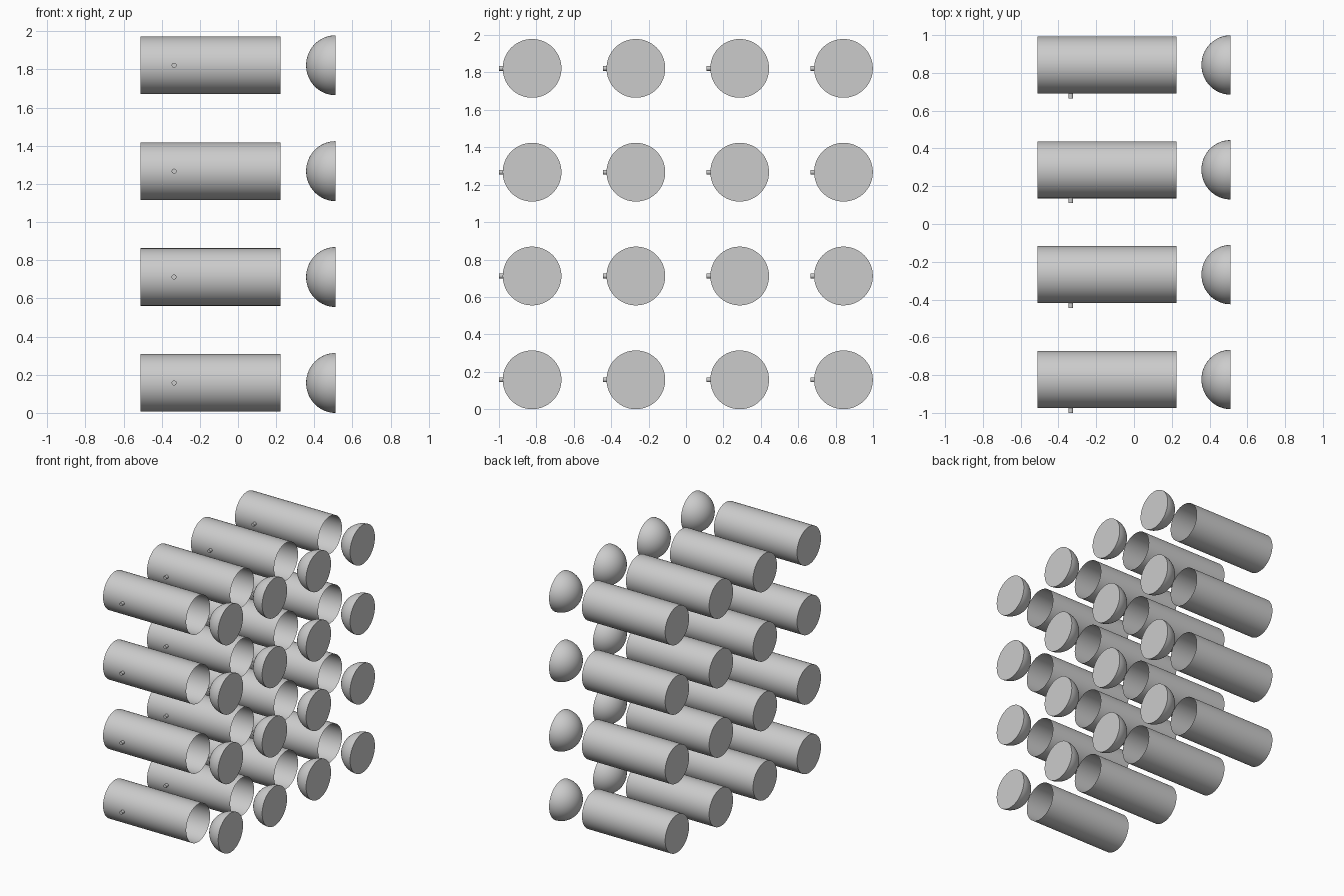
import bpy, bmesh, math
from mathutils import Matrix

if "Cube" in bpy.data.objects:
    bpy.data.objects.remove(bpy.data.objects["Cube"])

PITCH = 0.555            # spacing of the 4 x 4 rack
Y0, Z0 = -0.823, 0.157   # centre of the first tube
TUBE_R, DOME_R = 0.151, 0.157


def lathe(name, profile, segs, axis='X'):
    """Revolve (distance along axis, radius) points; radius 0 makes a pole."""
    bm = bmesh.new()
    verts = [bm.verts.new((a, 0, r)) for a, r in profile]
    edges = [bm.edges.new(p) for p in zip(verts, verts[1:])]
    bmesh.ops.spin(bm, geom=verts + edges, cent=(0, 0, 0), axis=(1, 0, 0),
                   angle=2 * math.pi, steps=segs, use_merge=True)
    bmesh.ops.remove_doubles(bm, verts=bm.verts, dist=1e-5)
    bmesh.ops.recalc_face_normals(bm, faces=bm.faces)
    if axis == '-Y':
        bm.transform(Matrix.Rotation(-math.pi / 2, 4, 'Z'))
    # make sure the surface faces outwards
    if sum(f.normal.dot(f.calc_center_median()) * f.calc_area() for f in bm.faces) < 0:
        bmesh.ops.reverse_faces(bm, faces=bm.faces)
    me = bpy.data.meshes.new(name)
    bm.to_mesh(me)
    bm.free()
    me.shade_smooth()
    me.set_sharp_from_angle(angle=math.radians(35))
    return me


# tube: closed at the left end, open at the right end
tube = lathe("tube", [(-0.511, 0), (-0.511, TUBE_R), (0.224, TUBE_R)], 64)

# domed cap: hemisphere with a flat right face
N = 16
arc = [(0.511 - 0.154 * math.cos(i / N * math.pi / 2),
        DOME_R * math.sin(i / N * math.pi / 2)) for i in range(N + 1)]
arc[0] = (arc[0][0], 0)
dome = lathe("domed_cap", arc + [(0.511, 0)], 64)

# small side peg pointing to the front
peg = lathe("side_peg", [(0.147, 0), (0.147, 0.013), (0.177, 0.013), (0.177, 0)], 24, '-Y')

# rack of four columns and four rows
for row in range(4):
    for col in range(4):
        y, z = Y0 + col * PITCH, Z0 + row * PITCH
        for me, x in ((tube, 0), (dome, 0), (peg, -0.335)):
            ob = bpy.data.objects.new(f"{me.name}_{row + 1}_{col + 1}", me)
            ob.location = (x, y, z)
            bpy.context.collection.objects.link(ob)
